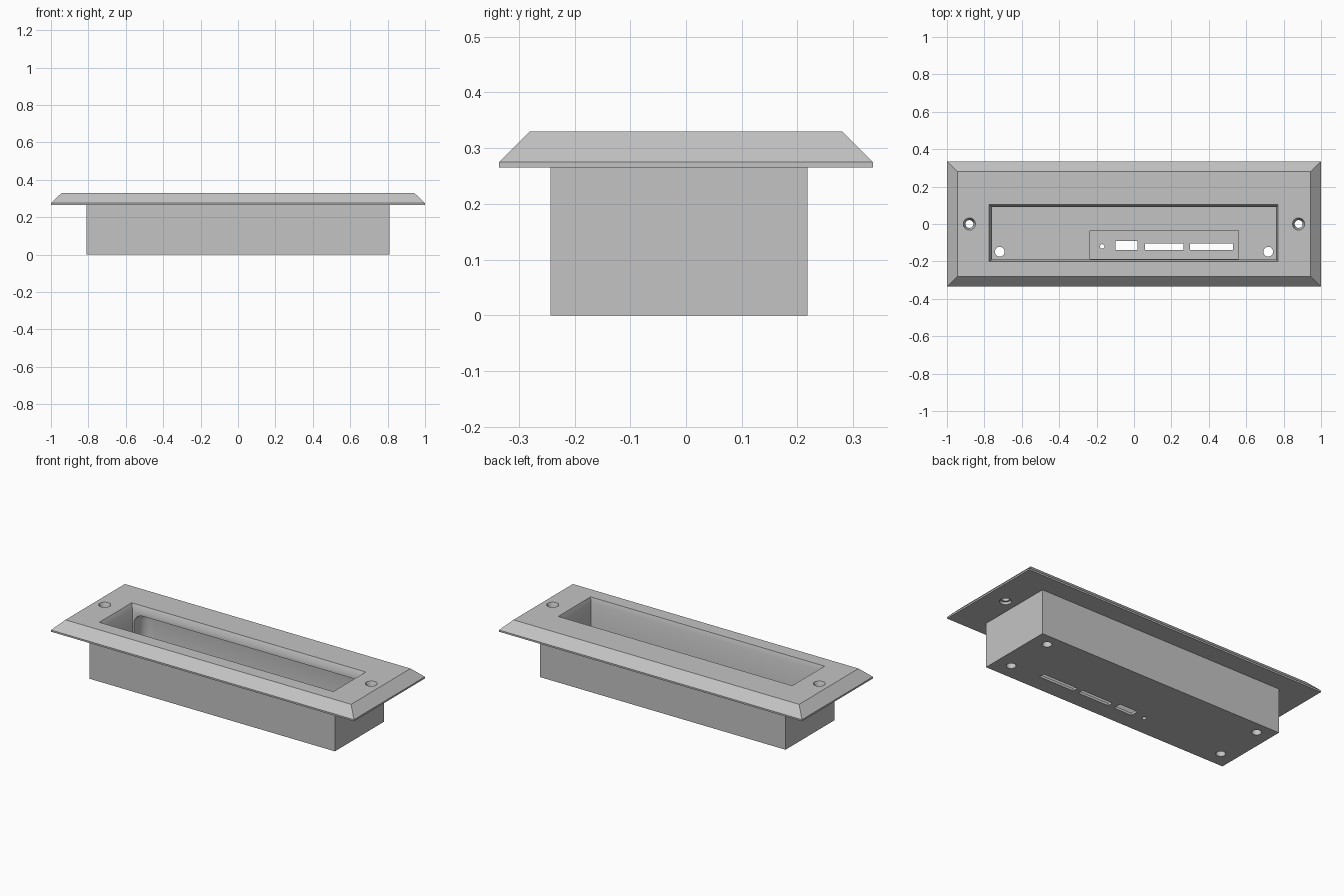
import bpy
import bmesh

cube = bpy.data.objects.get("Cube")
if cube:
    bpy.data.objects.remove(cube, do_unlink=True)

grey = bpy.data.materials.new("plain_grey")
grey.use_nodes = True
COLOUR = (0.55, 0.55, 0.55, 1)
grey.diffuse_color = COLOUR
grey.node_tree.nodes["Principled BSDF"].inputs["Base Color"].default_value = COLOUR


def make_object(name, bm):
    bmesh.ops.recalc_face_normals(bm, faces=bm.faces)
    mesh = bpy.data.meshes.new(name)
    bm.to_mesh(mesh)
    bm.free()
    mesh.materials.append(grey)
    obj = bpy.data.objects.new(name, mesh)
    bpy.context.collection.objects.link(obj)
    return obj


def loft(name, *rings):
    """Closed solid through rectangles given as (x0, x1, y0, y1, z)."""
    bm = bmesh.new()
    loops = [[bm.verts.new(p) for p in
              ((x0, y0, z), (x1, y0, z), (x1, y1, z), (x0, y1, z))]
             for x0, x1, y0, y1, z in rings]
    bm.faces.new(loops[0])
    bm.faces.new(loops[-1])
    for low, high in zip(loops, loops[1:]):
        for i in range(4):
            j = (i + 1) % 4
            bm.faces.new((low[i], low[j], high[j], high[i]))
    return make_object(name, bm)


def box(name, x0, x1, y0, y1, z0, z1):
    return loft(name, (x0, x1, y0, y1, z0), (x0, x1, y0, y1, z1))


def round_cutter(x, y, z0, z1, r0, r1):
    bm = bmesh.new()
    bmesh.ops.create_cone(bm, cap_ends=True, segments=32, radius1=r0,
                          radius2=r1, depth=z1 - z0)
    bmesh.ops.translate(bm, verts=bm.verts, vec=(x, y, (z0 + z1) / 2))
    return make_object("cutter", bm)


def combine(target, tool, operation="DIFFERENCE"):
    tool.hide_render = True
    mod = target.modifiers.new("combine", "BOOLEAN")
    mod.solver = "EXACT"
    mod.operation = operation
    mod.object = tool
    bpy.context.view_layer.objects.active = target
    bpy.ops.object.modifier_apply(modifier=mod.name)
    bpy.data.objects.remove(tool, do_unlink=True)


# Bevelled flange joined to the box below it
housing = loft("recessed_housing",
               (-1, 1, -.335, .335, .265),
               (-1, 1, -.335, .335, .275),
               (-.943, .943, -.28, .28, .33))
combine(housing, box("body", -.81, .81, -.243, .218, 0, .29), "UNION")

# Opening with a chamfered rim
combine(housing, loft("cutter",
                      (-.76, .76, -.19, .09, .03),
                      (-.76, .76, -.19, .09, .30),
                      (-.775, .77, -.20, .105, .33),
                      (-.775, .77, -.20, .105, .36)))

# Rounded recess under the rear rim
recess = box("cutter", -.75, .75, -.1, .195, .034, .277)
bevel = recess.modifiers.new("round", "BEVEL")
bevel.width = .06
bevel.segments = 8
combine(housing, recess)

# Shallow panel in the floor with its ports
combine(housing, box("cutter", -.235, .56, -.187, -.035, .015, .08))
for x0, x1, y0, y1 in ((-.10, .02, -.14, -.09),
                       (.06, .265, -.14, -.105),
                       (.30, .53, -.14, -.105)):
    combine(housing, box("cutter", x0, x1, y0, y1, -.05, .05))
combine(housing, round_cutter(-.17, -.12, -.05, .05, .012, .012))

# Corner holes in the floor, then screw holes in the flange
for side in (-1, 1):
    for y in (-.148, .145):
        combine(housing, round_cutter(side * .718, y, -.05, .09, .026, .026))
    x = side * .88
    combine(housing, round_cutter(x, 0, .2, .4, .021, .021))
    combine(housing, round_cutter(x, 0, .30, .331, .021, .033))
    combine(housing, round_cutter(x, 0, .22, .28, .032, .032))

# Smooth the curved surfaces and keep the hard edges
bpy.ops.object.select_all(action="DESELECT")
housing.select_set(True)
bpy.context.view_layer.objects.active = housing
bpy.ops.object.shade_smooth_by_angle()
